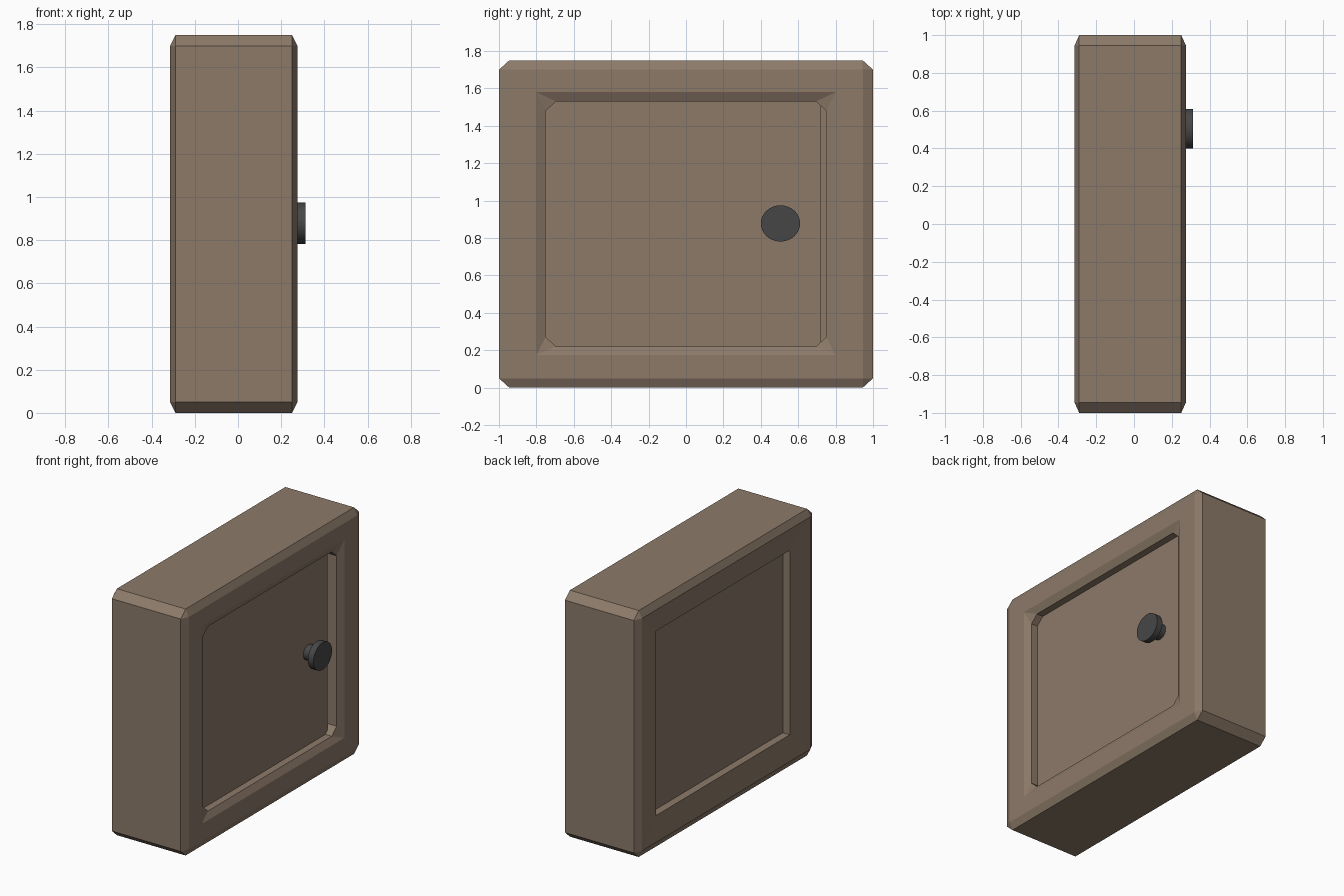
import bpy, bmesh, math

if "Cube" in bpy.data.objects:
    bpy.data.objects.remove(bpy.data.objects["Cube"])


def material(name, colour):
    m = bpy.data.materials.new(name)
    m.diffuse_color = (*colour, 1)
    m.use_nodes = True
    m.node_tree.nodes["Principled BSDF"].inputs["Base Color"].default_value = m.diffuse_color
    return m


BROWN = material("warm brown", (0.262, 0.195, 0.141))
DARK = material("dark grey", (0.062, 0.062, 0.062))


def octagon(y0, y1, z0, z1, cy, cz):
    """Rectangle with clipped corners; zero clips give a plain rectangle."""
    return [(y0 + cy, z0), (y1 - cy, z0), (y1, z0 + cz), (y1, z1 - cz),
            (y1 - cy, z1), (y0 + cy, z1), (y0, z1 - cz), (y0, z0 + cz)]


def loft(name, rings, mat):
    """Skin a list of (x, outline) rings and cap both ends."""
    bm = bmesh.new()
    loops = [[bm.verts.new((x, y, z)) for y, z in pts] for x, pts in rings]
    for a, b in zip(loops, loops[1:]):
        for i in range(len(a)):
            j = (i + 1) % len(a)
            bm.faces.new((a[i], a[j], b[j], b[i]))
    bm.faces.new(loops[0])
    bm.faces.new(loops[-1])
    bmesh.ops.remove_doubles(bm, verts=bm.verts, dist=0.0005)
    bmesh.ops.recalc_face_normals(bm, faces=bm.faces)
    mesh = bpy.data.meshes.new(name)
    bm.to_mesh(mesh)
    bm.free()
    mesh.materials.append(mat)
    ob = bpy.data.objects.new(name, mesh)
    bpy.context.collection.objects.link(ob)
    return ob


# Cabinet shell: front cavity, sloped rim, chamfered box, recessed back
outer = octagon(-1, 1, 0, 1.75, 0.055, 0.05)
end = octagon(-0.945, 0.945, 0.05, 1.70, 0, 0)
rim = octagon(-0.80, 0.80, 0.175, 1.58, 0, 0)
opening = octagon(-0.75, 0.75, 0.22, 1.53, 0.055, 0.05)
back_opening = octagon(-0.75, 0.75, 0.22, 1.53, 0, 0)
loft("cabinet_shell", [
    (-0.18, opening), (0.25, opening), (0.275, rim), (0.275, end),
    (0.25, outer), (-0.29, outer), (-0.315, end),
    (-0.29, back_opening), (-0.235, back_opening)], BROWN)

# Door panel, leaving a narrow gap along its opening edge
panel = octagon(-0.75, 0.72, 0.22, 1.53, 0.055, 0.05)
panel[1], panel[2] = (0.695, 0.22), (0.72, 0.243)
panel[3], panel[4] = (0.72, 1.507), (0.695, 1.53)
loft("door_panel", [(0.15, panel), (0.20, panel)], BROWN)


# Round knob: stem and disc
def disc(r):
    return [(0.505 + r * math.cos(t), 0.878 + 0.92 * r * math.sin(t))
            for t in (2 * math.pi * i / 32 for i in range(32))]


knob = loft("door_knob", [(0.19, disc(0.058)), (0.268, disc(0.058)),
                          (0.268, disc(0.105)), (0.312, disc(0.105))], DARK)
bpy.context.view_layer.objects.active = knob
knob.select_set(True)
bpy.ops.object.shade_smooth_by_angle(angle=math.radians(30))
